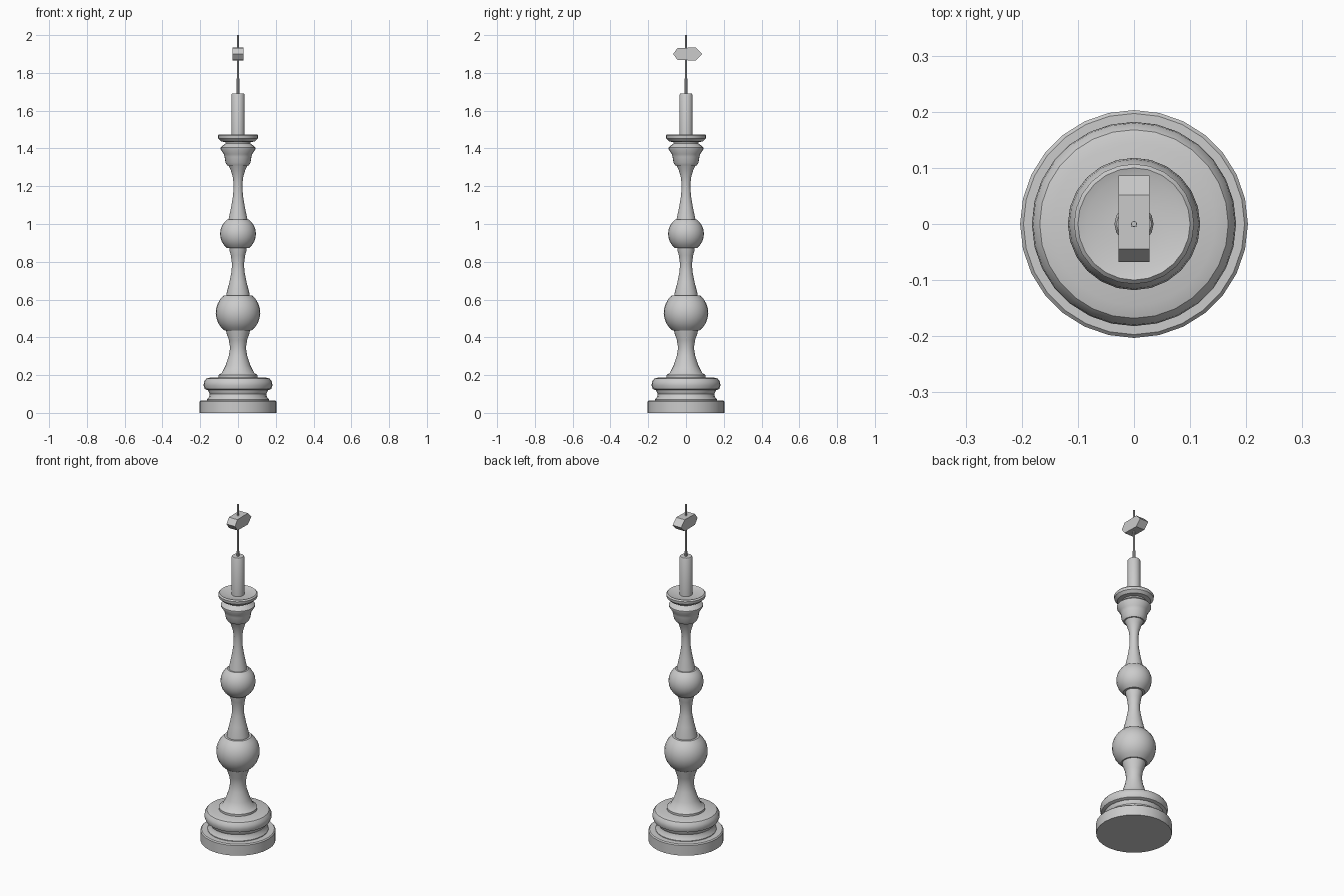
import bpy, bmesh, math

if "Cube" in bpy.data.objects:
    bpy.data.objects.remove(bpy.data.objects["Cube"])

def smooth(ob, angle=35):
    bpy.ops.object.select_all(action='DESELECT')
    bpy.context.view_layer.objects.active = ob
    ob.select_set(True)
    bpy.ops.object.shade_smooth_by_angle(angle=math.radians(angle))

def to_object(name, bm):
    bmesh.ops.recalc_face_normals(bm, faces=bm.faces)
    me = bpy.data.meshes.new(name)
    bm.to_mesh(me)
    bm.free()
    ob = bpy.data.objects.new(name, me)
    bpy.context.collection.objects.link(ob)
    smooth(ob)
    return ob

def lathe(name, profile, n=24):
    """Turn (radius, z) pairs around the z axis and cap both ends."""
    bm = bmesh.new()
    rings = [[bm.verts.new((r * math.cos(2 * math.pi * i / n),
                            r * math.sin(2 * math.pi * i / n), z)) for i in range(n)]
             for r, z in profile]
    for a, b in zip(rings, rings[1:]):
        for i in range(n):
            j = (i + 1) % n
            bm.faces.new((a[i], a[j], b[j], b[i]))
    bm.faces.new(rings[0])
    bm.faces.new(rings[-1])
    return to_object(name, bm)

def ball(radius, zc, z0, z1, steps=8):
    """Profile of a sphere cut off at z0 and z1."""
    a0, a1 = math.asin((z0 - zc) / radius), math.asin((z1 - zc) / radius)
    angles = [a0 + (a1 - a0) * i / steps for i in range(steps + 1)]
    return [(radius * math.cos(a), zc + radius * math.sin(a)) for a in angles]

# Stepped foot
lathe("base_plinth", [(0.203, 0), (0.203, 0.06), (0.197, 0.066)], 28)
lathe("base_neck", [(0.165, 0.06), (0.165, 0.07), (0.153, 0.085), (0.15, 0.1),
                    (0.16, 0.12), (0.16, 0.13)])
lathe("base_ring", [(0.16, 0.12), (0.176, 0.127), (0.182, 0.145), (0.18, 0.165),
                    (0.168, 0.181), (0.145, 0.188)], 28)

# Stem: three flared spindles separated by two balls
lathe("lower_spindle", [(0.104, 0.18), (0.104, 0.2), (0.085, 0.212), (0.066, 0.25),
                        (0.048, 0.305), (0.042, 0.345), (0.048, 0.385),
                        (0.06, 0.42), (0.066, 0.45)])
lathe("lower_ball", ball(0.118, 0.53, 0.435, 0.622))
lathe("middle_spindle", [(0.062, 0.61), (0.06, 0.635), (0.046, 0.69), (0.034, 0.75),
                         (0.032, 0.79), (0.038, 0.835), (0.045, 0.86), (0.047, 0.885)])
lathe("upper_ball", ball(0.095, 0.948, 0.873, 1.023))
lathe("upper_spindle", [(0.052, 1.01), (0.048, 1.035), (0.036, 1.09), (0.026, 1.15),
                        (0.023, 1.21), (0.028, 1.25), (0.04, 1.29), (0.055, 1.32)])

# Capital and drip pan
lathe("capital", [(0.057, 1.31), (0.066, 1.325), (0.071, 1.355), (0.075, 1.37),
                  (0.092, 1.395), (0.092, 1.404), (0.078, 1.417), (0.066, 1.425), (0.066, 1.44)])
lathe("drip_pan", [(0.06, 1.432), (0.09, 1.437), (0.105, 1.452), (0.107, 1.468),
                   (0.1, 1.475), (0.085, 1.47), (0.04, 1.465)])

# Candle and its pin
lathe("candle", [(0.035, 1.46), (0.035, 1.685), (0.031, 1.692)], 14)
lathe("pin", [(0.007, 1.69), (0.006, 1.9), (0.005, 2.0)], 8)

# Six-sided block threaded on the pin
bm = bmesh.new()
outline = [(-0.068, 1.9), (-0.045, 1.868), (0.052, 1.866),
           (0.086, 1.9), (0.052, 1.934), (-0.045, 1.932)]
face = bm.faces.new([bm.verts.new((-0.028, y, z)) for y, z in outline])
ext = bmesh.ops.extrude_face_region(bm, geom=[face])
bmesh.ops.translate(bm, vec=(0.056, 0, 0),
                    verts=[v for v in ext["geom"] if isinstance(v, bmesh.types.BMVert)])
to_object("pin_block", bm)
